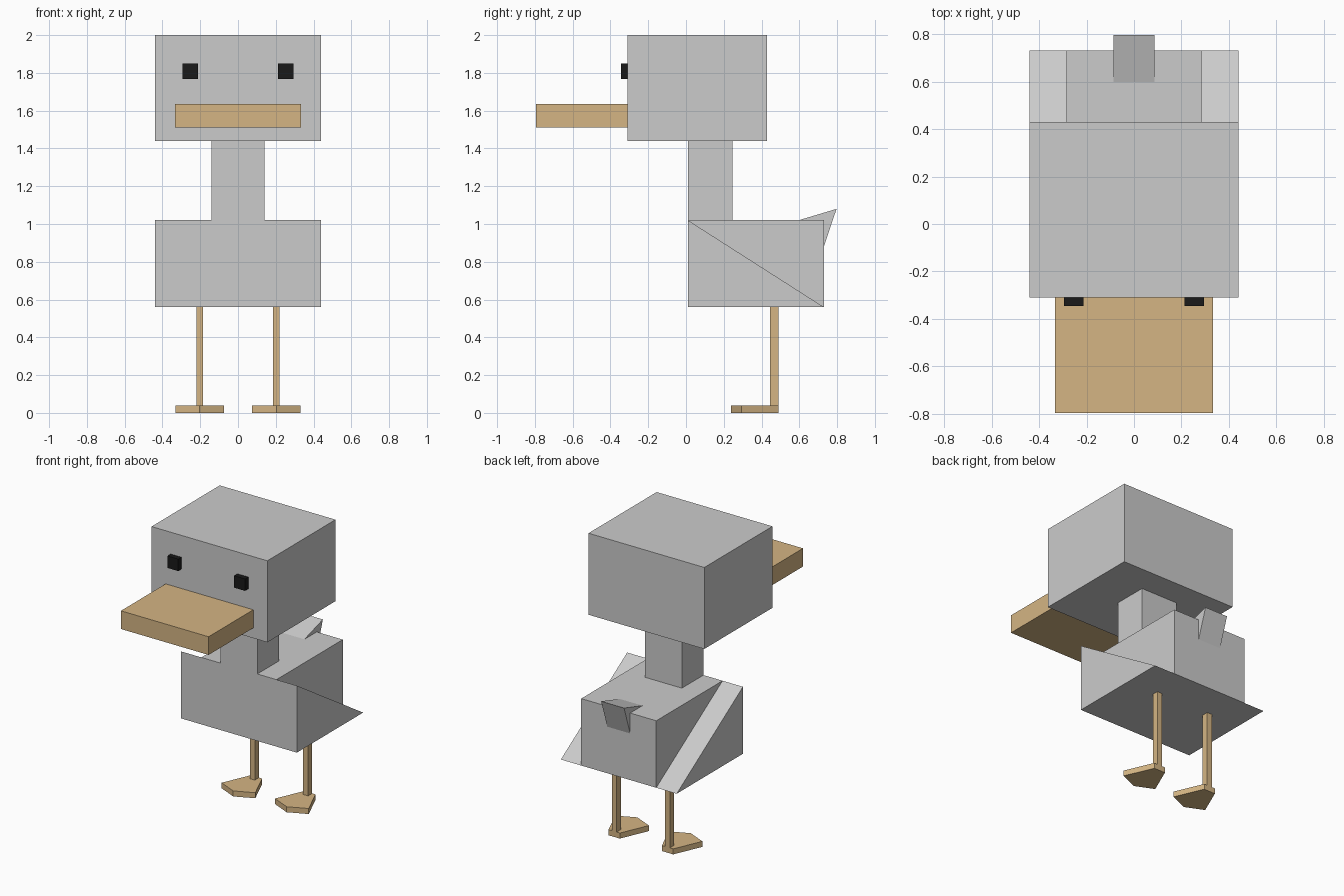
import bpy, bmesh

if "Cube" in bpy.data.objects:
    bpy.data.objects.remove(bpy.data.objects["Cube"])


def material(name, rgb):
    mat = bpy.data.materials.new(name)
    mat.diffuse_color = (*rgb, 1)
    mat.use_nodes = True
    mat.node_tree.nodes["Principled BSDF"].inputs["Base Color"].default_value = mat.diffuse_color
    return mat


def prism(name, profile, axis, lo, hi, mat=None, mirror=False):
    """Extrude a 2D profile along axis 'x' (profile is y,z) or 'z' (profile is x,y)."""
    place = (lambda p, t: (t, *p)) if axis == 'x' else (lambda p, t: (*p, t))
    bm = bmesh.new()
    face = bm.faces.new([bm.verts.new(place(p, lo)) for p in profile])
    ext = bmesh.ops.extrude_face_region(bm, geom=[face], use_keep_orig=True)
    delta = (hi - lo, 0, 0) if axis == 'x' else (0, 0, hi - lo)
    bmesh.ops.translate(bm, vec=delta,
                        verts=[v for v in ext['geom'] if isinstance(v, bmesh.types.BMVert)])
    bmesh.ops.recalc_face_normals(bm, faces=bm.faces)
    mesh = bpy.data.meshes.new(name)
    bm.to_mesh(mesh)
    bm.free()
    obj = bpy.data.objects.new(name, mesh)
    bpy.context.collection.objects.link(obj)
    if mat:
        mesh.materials.append(mat)
    if mirror:
        obj.modifiers.new("Mirror", 'MIRROR')
    return obj


def box(name, x, y, z, mat=None, mirror=False):
    corners = [(x[0], y[0]), (x[1], y[0]), (x[1], y[1]), (x[0], y[1])]
    return prism(name, corners, 'z', z[0], z[1], mat, mirror)


orange = material("orange_brown", (0.66, 0.46, 0.23))
black = material("black", (0.01, 0.01, 0.01))

# Head, neck and body
box("head", (-0.44, 0.44), (-0.31, 0.43), (1.44, 2.0))
box("neck", (-0.14, 0.14), (0.01, 0.245), (1.02, 1.44))
box("body", (-0.285, 0.285), (0.01, 0.73), (0.56, 1.02))

# Face
box("beak", (-0.333, 0.333), (-0.795, -0.31), (1.51, 1.635), orange)
box("eyes", (0.213, 0.295), (-0.345, -0.31), (1.768, 1.85), black, mirror=True)

# Triangular wings and upturned tail
prism("wings", [(0.01, 1.02), (0.01, 0.56), (0.73, 0.56)], 'x', 0.285, 0.44, mirror=True)
prism("tail", [(0.597, 1.02), (0.797, 1.08), (0.73, 0.88)], 'x', -0.087, 0.087)

# Legs and five-sided webbed feet
box("legs", (0.184, 0.221), (0.445, 0.49), (0.035, 0.56), orange, mirror=True)
foot = [(0.16, 0.49), (0.075, 0.295), (0.203, 0.238), (0.331, 0.295), (0.246, 0.49)]
prism("feet", foot, 'z', 0.0, 0.038, orange, mirror=True)
